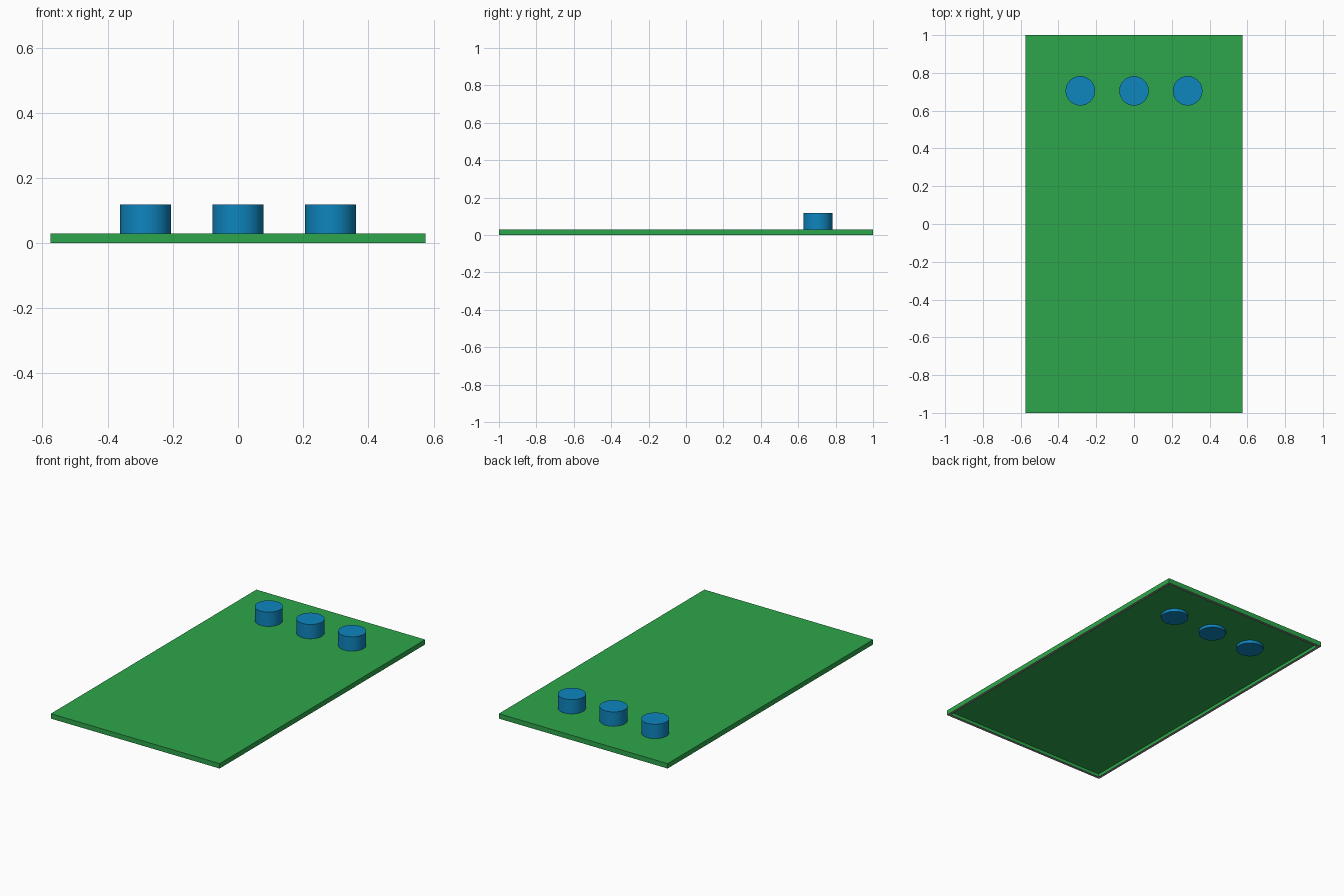
import bpy
import bmesh
import math

cube = bpy.data.objects.get("Cube")
if cube:
    bpy.data.objects.remove(cube, do_unlink=True)


def material(name, colour):
    mat = bpy.data.materials.new(name)
    mat.use_nodes = True
    rgba = (*colour, 1.0)
    mat.diffuse_color = rgba
    mat.node_tree.nodes["Principled BSDF"].inputs["Base Color"].default_value = rgba
    return mat


def add_object(name, bm, mats):
    mesh = bpy.data.meshes.new(name)
    bm.to_mesh(mesh)
    bm.free()
    for mat in mats:
        mesh.materials.append(mat)
    obj = bpy.data.objects.new(name, mesh)
    bpy.context.collection.objects.link(obj)
    return obj


green = material("green", (0.027, 0.381, 0.07))
blue = material("blue", (0.0044, 0.235, 0.515))
grey = material("rim_grey", (0.36, 0.31, 0.32))

WIDTH, LENGTH, HEIGHT = 1.15, 2.0, 0.03
WALL, RECESS = 0.022, 0.02

# Base tray: a thin slab with a shallow recess underneath and a grey bottom rim
bm = bmesh.new()
bmesh.ops.create_cube(bm, size=1)
for v in bm.verts:
    v.co.x *= WIDTH
    v.co.y *= LENGTH
    v.co.z = (v.co.z + 0.5) * HEIGHT
bm.normal_update()
bottom = [f for f in bm.faces if f.normal.z < -0.5]
rim = bmesh.ops.inset_region(bm, faces=bottom, thickness=WALL)["faces"]
for f in rim:
    f.material_index = 1
ceiling = bmesh.ops.extrude_face_region(bm, geom=bottom)["geom"]
bmesh.ops.translate(bm, vec=(0, 0, RECESS),
                    verts=[g for g in ceiling if isinstance(g, bmesh.types.BMVert)])
bmesh.ops.delete(bm, geom=[f for f in bottom if f.is_valid], context="FACES")
bmesh.ops.recalc_face_normals(bm, faces=bm.faces)
add_object("base_tray", bm, [green, grey])

# Three round pegs passing through the tray near the back
for side, x in (("right", -0.284), ("middle", 0.0), ("left", 0.284)):
    bpy.ops.mesh.primitive_cylinder_add(vertices=48, radius=0.078, depth=0.116,
                                        location=(x, 0.705, 0.06))
    peg = bpy.context.object
    peg.name = side + "_peg"
    peg.data.materials.append(blue)
    bpy.ops.object.shade_smooth_by_angle(angle=math.radians(30))
